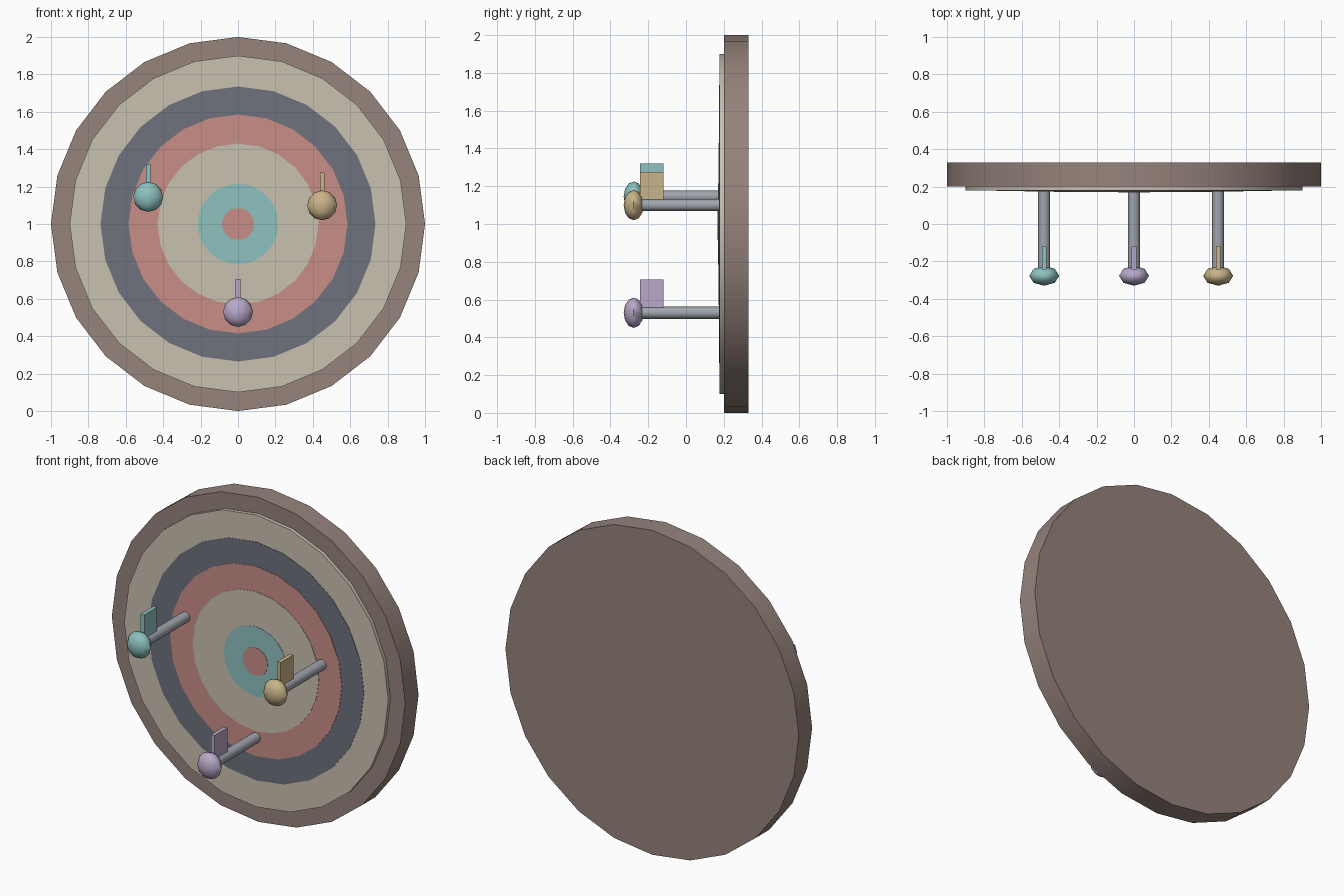
import bpy
import math

if "Cube" in bpy.data.objects:
    bpy.data.objects.remove(bpy.data.objects["Cube"], do_unlink=True)


def material(name, *srgb):
    """One flat colour, given as 0-255 display values and stored as linear."""
    colour = [(c / 255 / 12.92) if c < 11 else ((c / 255 + 0.055) / 1.055) ** 2.4 for c in srgb] + [1]
    mat = bpy.data.materials.new(name)
    mat.use_nodes = True
    mat.diffuse_color = colour
    mat.node_tree.nodes["Principled BSDF"].inputs["Base Color"].default_value = colour
    return mat


wood = material("brown wood", 150, 131, 124)
cream = material("cream paint", 201, 193, 176)
slate = material("slate paint", 110, 114, 124)
red = material("red paint", 201, 141, 135)
teal = material("teal paint", 141, 194, 191)
steel = material("grey steel", 160, 165, 173)
tan = material("tan plastic", 201, 180, 136)
lilac = material("lilac plastic", 184, 168, 200)


def finish(name, mat, smooth=True):
    obj = bpy.context.object
    obj.name = name
    obj.data.materials.append(mat)
    bpy.ops.object.transform_apply(location=False, rotation=True, scale=True)
    if smooth:
        bpy.ops.object.shade_smooth_by_angle(angle=math.radians(50))
    return obj


def rod(name, mat, radius, front, back, x=0, z=1, sides=24):
    """Cylinder lying along y."""
    bpy.ops.mesh.primitive_cylinder_add(
        vertices=sides, radius=radius, depth=back - front,
        location=(x, (front + back) / 2, z), rotation=(math.pi / 2, 0, 0))
    return finish(name, mat)


# Board and the painted rings, each a hair proud of the last
rod("board", wood, 1.0, 0.20, 0.33)
rod("outer_cream_ring", cream, 0.90, 0.178, 0.20)
rings = [("slate_ring", slate, 0.735), ("red_ring", red, 0.585),
         ("inner_cream_ring", cream, 0.43), ("teal_ring", teal, 0.215),
         ("bullseye", red, 0.085)]
for i, (name, mat, radius) in enumerate(rings):
    front = 0.176 - 0.002 * i
    rod(name, mat, radius, front, front + 0.006)

# Darts: steel shaft, rounded end and one upright fin
for name, mat, x, z in [("teal_dart", teal, -0.48, 1.145),
                        ("tan_dart", tan, 0.45, 1.10),
                        ("lilac_dart", lilac, 0.0, 0.53)]:
    rod(name + "_shaft", steel, 0.032, -0.25, 0.175, x, z, sides=12)
    bpy.ops.mesh.primitive_uv_sphere_add(
        segments=8, ring_count=6, radius=1, location=(x, -0.277, z))
    bpy.context.object.scale = (0.08, 0.053, 0.08)
    finish(name + "_end", mat)
    bpy.ops.mesh.primitive_cube_add(size=1, location=(x, -0.182, z + 0.1))
    bpy.context.object.scale = (0.025, 0.125, 0.15)
    finish(name + "_fin", mat, smooth=False)
